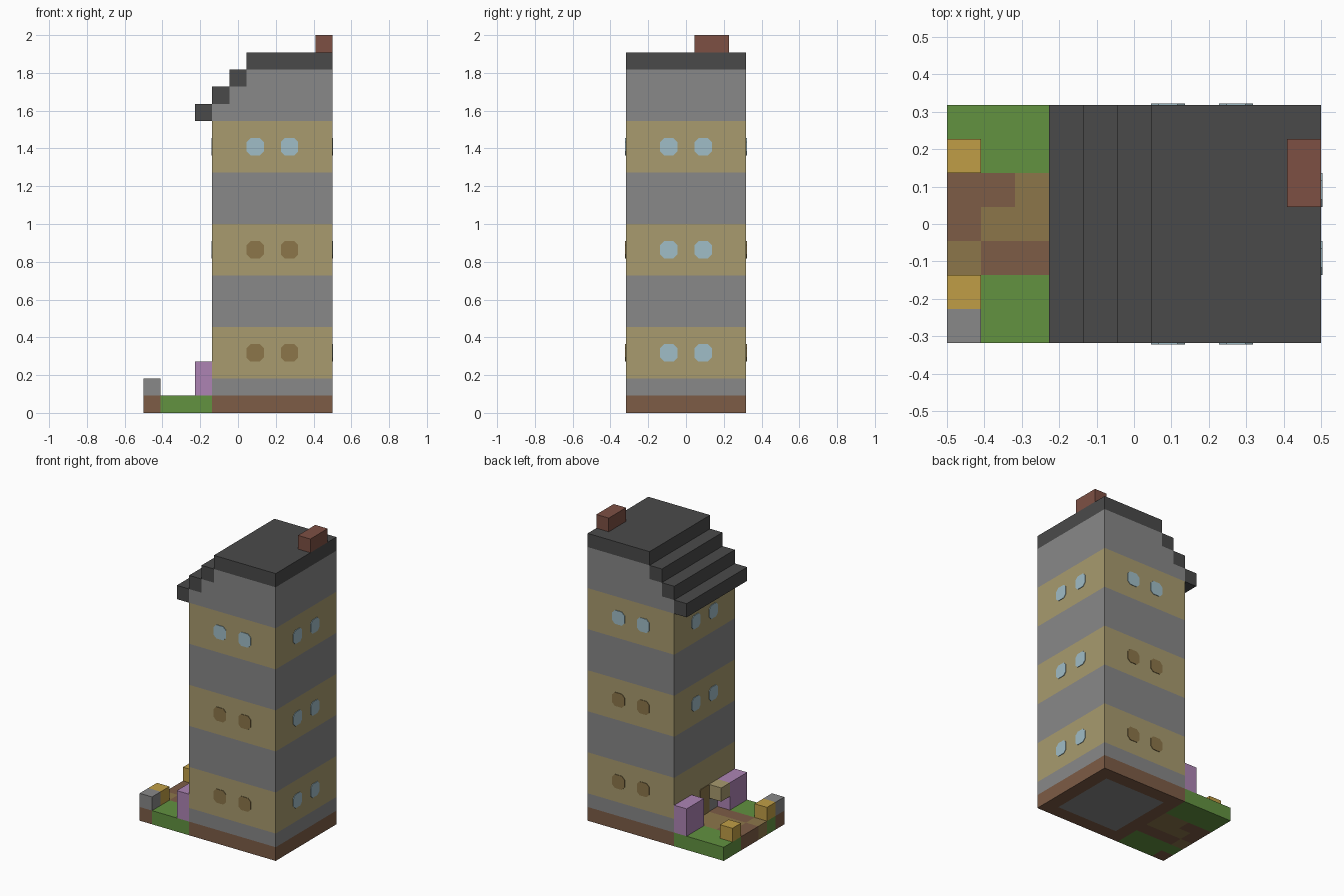
import bpy
import bmesh
from mathutils import Matrix, Vector

default_cube = bpy.data.objects.get("Cube")
if default_cube:
    bpy.data.objects.remove(default_cube, do_unlink=True)

UNIT = 1 / 11                      # edge of one block
ORIGIN = Vector((-5.5, -3.5, 0))   # shifts block indices to the centred frame


def make_material(name, *rgb):
    """Flat material from 0-255 display values, stored as linear."""
    linear = [((c / 255 + 0.055) / 1.055) ** 2.4 for c in rgb]
    mat = bpy.data.materials.new(name)
    mat.use_nodes = True
    mat.diffuse_color = (*linear, 1)
    shader = mat.node_tree.nodes["Principled BSDF"]
    shader.inputs["Base Color"].default_value = (*linear, 1)
    return mat


earth = make_material("earth brown", 125, 92, 70)
grass = make_material("grass green", 98, 146, 64)
stone = make_material("stone grey", 136, 136, 136)
plaster = make_material("plaster tan", 168, 155, 110)
path = make_material("path ochre", 140, 118, 74)
glass = make_material("glass blue", 160, 189, 199)
slate = make_material("slate dark grey", 74, 74, 74)
brick = make_material("brick red", 125, 80, 68)
blossom = make_material("blossom lilac", 173, 132, 180)
gold = make_material("flower yellow", 192, 158, 70)


def finish(name, bm, mat):
    mesh = bpy.data.meshes.new(name)
    bm.to_mesh(mesh)
    bm.free()
    mesh.materials.append(mat)
    obj = bpy.data.objects.new(name, mesh)
    bpy.context.collection.objects.link(obj)
    return obj


def blocks(name, mat, *boxes):
    """Boxes given as (start, end) corners in block units."""
    bm = bmesh.new()
    for start, end in boxes:
        low, high = Vector(start), Vector(end)
        centre = ((low + high) / 2 + ORIGIN) * UNIT
        size = (high - low) * UNIT
        bmesh.ops.create_cube(
            bm, size=1, matrix=Matrix.Translation(centre) @ Matrix.Diagonal((*size, 1)))
    return finish(name, bm, mat)


def plate(name, mat, centre, normal_axis, width=1, height=1, cut=0.22):
    """Thin panel with clipped corners, facing along x or y."""
    bm = bmesh.new()
    w, h = width / 2, height / 2
    outline = []
    for sx, sz in ((1, 1), (-1, 1), (-1, -1), (1, -1)):
        pair = [(sx * w, sz * (h - cut)), (sx * (w - cut), sz * h)]
        outline += pair if sx * sz > 0 else pair[::-1]
    thick = 0.04

    def ring(depth):
        verts = []
        for a, b in outline:
            offset = Vector((a, depth, b)) if normal_axis == "y" else Vector((depth, a, b))
            verts.append(bm.verts.new((Vector(centre) + offset + ORIGIN) * UNIT))
        return verts

    back, front = ring(-thick), ring(thick)
    bm.faces.new(back)
    bm.faces.new(front)
    for n in range(len(back)):
        m = (n + 1) % len(back)
        bm.faces.new((back[n], back[m], front[m], front[n]))
    bmesh.ops.recalc_face_normals(bm, faces=bm.faces)
    return finish(name, bm, mat)


# Foundation ring around a stone floor
blocks("foundation", earth,
       ((4, 0, 0), (11, 1, 1)), ((4, 6, 0), (11, 7, 1)),
       ((4, 1, 0), (5, 6, 1)), ((10, 1, 0), (11, 6, 1)))
blocks("stone_floor", stone, ((5, 1, 0), (10, 6, 1)))

# Tower walls in alternating bands
blocks("stone_bands", stone, *[((4, 0, a), (11, 7, b)) for a, b in ((1, 2), (5, 8), (11, 14))])
blocks("plaster_bands", plaster, *[((4, 0, a), (11, 7, a + 3)) for a in (2, 8, 14)])
blocks("attic_wall", stone, ((4, 0, 17), (5, 7, 18)),
       ((5, 0, 17), (6, 7, 19)), ((6, 0, 17), (11, 7, 20)))

# Stepped roof and chimney
for step in range(4):
    blocks("roof_step", slate,
           ((3 + step, 0, 17 + step), (11 if step == 3 else 4 + step, 7, 18 + step)))
blocks("chimney", brick, ((10, 4, 21), (11, 6, 22)))

# Windows: lit ones at the top and on the ends, shuttered ones lower down
for level in (3.5, 9.5, 15.5):
    for side in (0, 7):
        for col in (6.5, 8.5):
            plate("long_side_window", glass if level > 12 else path, (col, side, level), "y")
    for col in (2.5, 4.5):
        plate("east_window", glass, (11, col, level), "x")
        if level > 4:
            plate("west_window", glass, (4, col, level), "x")

# Door and its lantern
plate("door", path, (4, 3.5, 2), "x", height=2, cut=0.05)
blocks("door_lantern", plaster, ((3, 2, 2), (4, 3, 3)))

# Garden ground
blocks("lawn", grass, ((0, 5, 0), (4, 7, 1)), ((1, 0, 0), (4, 2, 1)), ((0, 1, 0), (1, 2, 1)))
blocks("garden_soil", earth, ((0, 3, 0), (1, 5, 1)), ((1, 4, 0), (2, 5, 1)),
       ((1, 2, 0), (4, 3, 1)), ((0, 0, 0), (1, 1, 1)))
blocks("garden_path", path, ((0, 2, 0), (1, 3, 1)), ((1, 3, 0), (4, 4, 1)),
       ((2, 4, 0), (4, 5, 1)))

# Garden planting and corner post
for row in (0, 5):
    blocks("lilac_bush", blossom, ((3, row, 1), (4, row + 2, 3)))
for row in (1, 5):
    blocks("yellow_flowers", gold, ((0, row, 1), (1, row + 1, 2)))
blocks("corner_post", stone, ((0, 0, 1), (1, 1, 2)))
